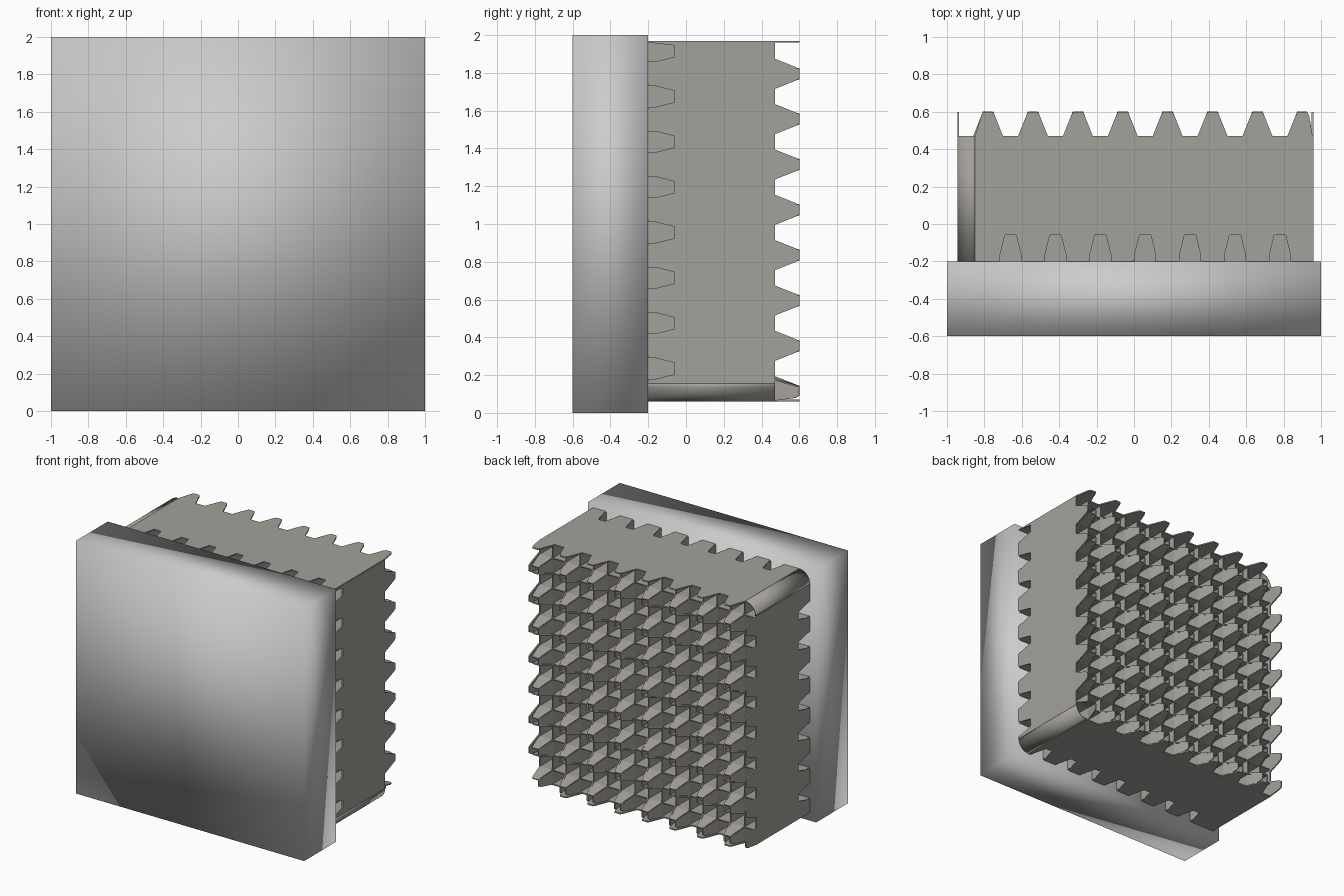
import bpy, bmesh, math

if "Cube" in bpy.data.objects:
    bpy.data.objects.remove(bpy.data.objects["Cube"])

X0, X1, Z0, Z1 = -0.94, 0.955, 0.065, 1.965   # grid envelope
FRONT, BACK, TIP, NOTCH = -0.2, 0.47, 0.6, -0.06
PITCH, R = 0.24, 0.09
TEETH_X = [-0.78 + PITCH * k for k in range(8)]
TEETH_Z = [0.115 + PITCH * k for k in range(8)]

steel = bpy.data.materials.new("warm_grey_steel")
steel.diffuse_color = (0.37, 0.355, 0.325, 1)
steel.use_nodes = True
steel.node_tree.nodes["Principled BSDF"].inputs["Base Color"].default_value = steel.diffuse_color


def finish(bm, name, thick=0.0, smooth=False, mat=None):
    bmesh.ops.remove_doubles(bm, verts=bm.verts, dist=1e-5)
    me = bpy.data.meshes.new(name)
    bm.to_mesh(me)
    bm.free()
    ob = bpy.data.objects.new(name, me)
    bpy.context.collection.objects.link(ob)
    if smooth:
        me.polygons.foreach_set("use_smooth", [True] * len(me.polygons))
    if mat:
        me.materials.append(mat)
    if thick:
        m = ob.modifiers.new("sheet", 'SOLIDIFY')
        m.thickness, m.offset = thick, 0
    return ob


def strap(bm, axis, n, u0, u1, bend=0.0, outer=False):
    """Sheet strip normal to axis at n, with a toothed back edge.
    Outer strips are notched in front, inner ones carry springs."""
    centres = TEETH_X if axis == 'z' else TEETH_Z

    def face(pts):
        bm.faces.new([bm.verts.new((u, y, n + d) if axis == 'z' else (n + d, y, u))
                      for u, y, d in pts])

    def clip(u):
        return min(max(u, u0), u1)

    outline = [(u0, FRONT, 0)]
    if outer:
        for m in [c - PITCH / 2 for c in centres] + [centres[-1] + PITCH / 2]:
            if u0 + 0.01 < m - 0.065 and m + 0.03 < u1:
                outline += [(m - 0.065, FRONT, 0), (m - 0.03, NOTCH, 0),
                            (m + 0.03, NOTCH, 0), (min(m + 0.065, u1 - 0.004), FRONT, 0)]
    outline += [(u1, FRONT, 0), (u1, BACK, 0)]
    half = 0.08 if outer else 0.07
    teeth = [c for c in centres if u0 + 0.03 < c < u1 - 0.03]
    for c in reversed(teeth):
        outline += [(u, BACK, 0) for u in (c + half, c - half) if u0 < u < u1]
    outline.append((u0, BACK, 0))
    face(outline)
    # mixing vanes on the back edge
    for c in teeth:
        w = 0.036
        face([(clip(c - half), BACK, 0), (clip(c + half), BACK, 0),
              (clip(c + w), TIP - 0.02, bend * 0.9), (c + w - 0.012, TIP, bend),
              (c - w + 0.012, TIP, bend), (clip(c - w), TIP - 0.02, bend * 0.9)])
    # arched springs that grip in each cell
    if not outer:
        for c in centres:
            for cu, d in ((c - PITCH / 2, -0.025), (c, 0.025)):
                if u0 + 0.03 < cu < u1 - 0.03:
                    ys = [(0.05, 0), (0.12, d), (0.26, d), (0.33, 0)]
                    for (ya, da), (yb, db) in zip(ys, ys[1:]):
                        face([(cu - 0.02, ya, da), (cu + 0.02, ya, da),
                              (cu + 0.02, yb, db), (cu - 0.02, yb, db)])


# Solid block at the front, softly shaded
bm = bmesh.new()
bmesh.ops.create_cube(bm, size=1)
for v in bm.verts:
    v.co = (v.co.x * 2, v.co.y * 0.4 - 0.4, v.co.z * 2 + 1)
finish(bm, "front_block", smooth=True)

# Interlocking inner straps; paired vanes lean towards each other
for axis, mid, lo, hi, name, lean in (('z', 1.015, X0, X1, "level", -0.035),
                                      ('x', 0.0, Z0, Z1, "upright", 0.035)):
    bm = bmesh.new()
    for i in range(-7, 8):
        strap(bm, axis, mid + 0.12 * i, lo, hi, lean if i % 2 else -lean)
    finish(bm, "inner_straps_" + name, 0.008, mat=steel)

# Outer band: four sides
for name, axis, n, a, b in (("top", 'z', Z1, X0 + R, X1),
                            ("bottom", 'z', Z0, X0, X1 - R),
                            ("left", 'x', X0, Z0, Z1 - R),
                            ("right", 'x', X1, Z0 + R, Z1)):
    bm = bmesh.new()
    strap(bm, axis, n, a, b, outer=True)
    finish(bm, "outer_band_" + name, 0.01, mat=steel)

# Two rounded band corners
for name, cx, cz, start in (("upper_left", X0 + R, Z1 - R, 90),
                            ("lower_right", X1 - R, Z0 + R, 270)):
    bm = bmesh.new()
    prev = None
    for k in range(9):
        t = math.radians(start + 90 * k / 8)
        x, z = cx + R * math.cos(t), cz + R * math.sin(t)
        cur = [bm.verts.new((x, y, z)) for y in (FRONT, BACK)]
        if prev:
            bm.faces.new((prev[0], prev[1], cur[1], cur[0]))
        prev = cur
    finish(bm, "band_corner_" + name, 0.01, smooth=True, mat=steel)
